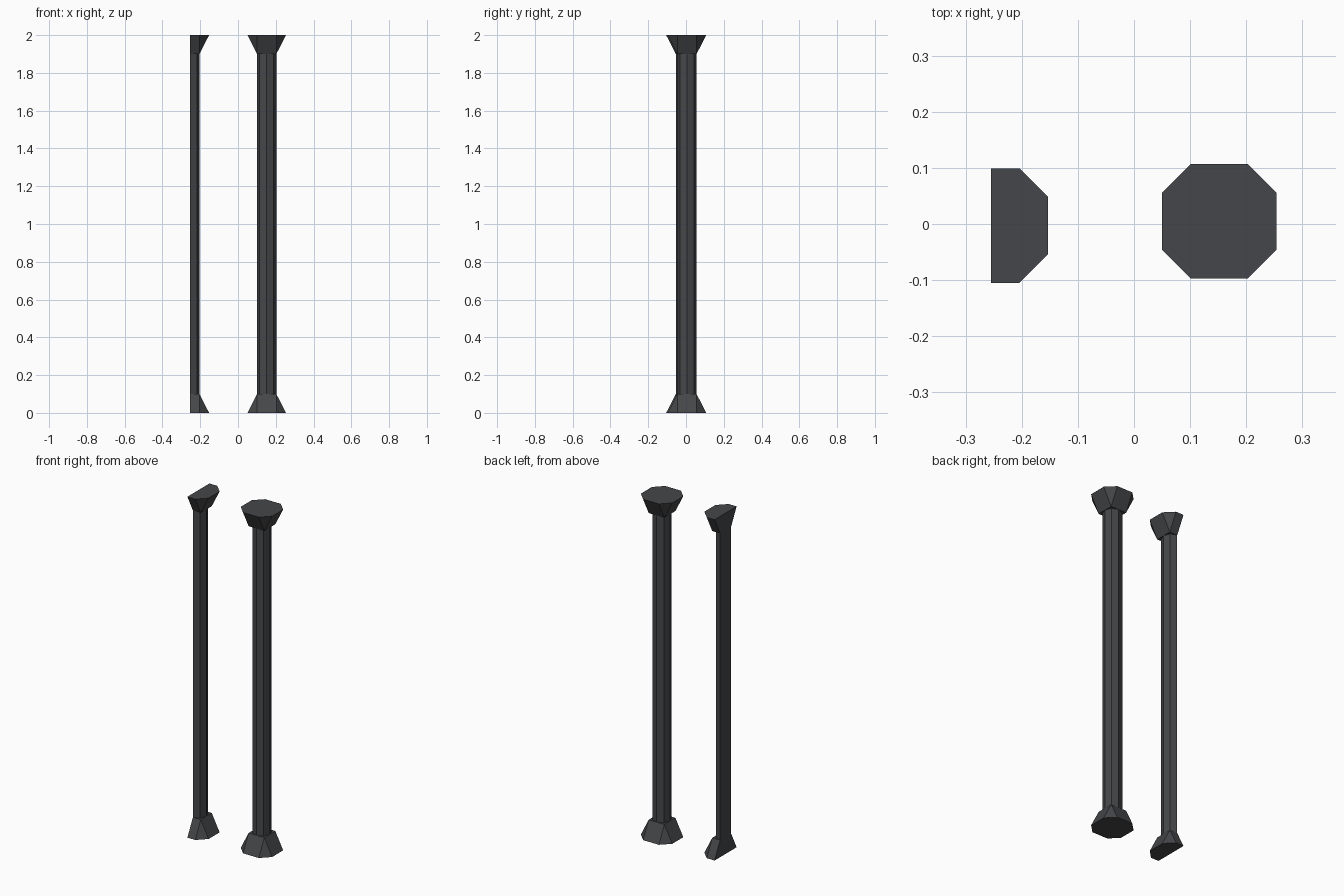
import bpy, bmesh, math

if "Cube" in bpy.data.objects:
    bpy.data.objects.remove(bpy.data.objects["Cube"])

R, S, H = 0.102, 0.051, 0.1      # flare half-width, neck half-width, flare height
D = 0.037                        # diagonal corner offset of the shaft

dark = bpy.data.materials.new("dark_metal")
dark.diffuse_color = (0.06, 0.062, 0.067, 1)
dark.use_nodes = True
dark.node_tree.nodes["Principled BSDF"].inputs["Base Color"].default_value = dark.diffuse_color

# Cross-sections
FLARE = [(a * sx, b * sy) for a, b in ((R, S), (S, R)) for sx in (1, -1) for sy in (1, -1)]
NECK = [(S * sx, S * sy) for sx in (1, -1) for sy in (1, -1)]
SHAFT = [(S, 0), (-S, 0), (0, S), (0, -S)] + [(D * sx, D * sy) for sx in (1, -1) for sy in (1, -1)]


def section(points, half):
    """Keep only the +x half of a section, closed by a flat back at x = 0."""
    if not half:
        return points
    top = max(y for _, y in points)
    return [p for p in points if p[0] > 1e-6] + [(0, top), (0, -top)]


def loft(name, low, z0, high, z1, loc, half):
    """Solid between two convex sections."""
    bm = bmesh.new()
    for pts, z in ((low, z0), (high, z1)):
        for x, y in section(pts, half):
            bm.verts.new((x, y, z))
    bmesh.ops.convex_hull(bm, input=bm.verts[:])
    bmesh.ops.dissolve_limit(bm, angle_limit=math.radians(1), verts=bm.verts[:], edges=bm.edges[:])
    bmesh.ops.recalc_face_normals(bm, faces=bm.faces[:])
    me = bpy.data.meshes.new(name)
    bm.to_mesh(me)
    bm.free()
    me.materials.append(dark)
    ob = bpy.data.objects.new(name, me)
    ob.location = loc
    bpy.context.collection.objects.link(ob)


# Full freestanding column and half column with a flat back
for prefix, loc, half in (("full_column", (0.152, 0.005, 0), False),
                          ("half_column", (-0.255, -0.003, 0), True)):
    loft(prefix + "_base", FLARE, 0, NECK, H, loc, half)
    loft(prefix + "_shaft", SHAFT, H, SHAFT, 2 - H, loc, half)
    loft(prefix + "_capital", NECK, 2 - H, FLARE, 2, loc, half)
